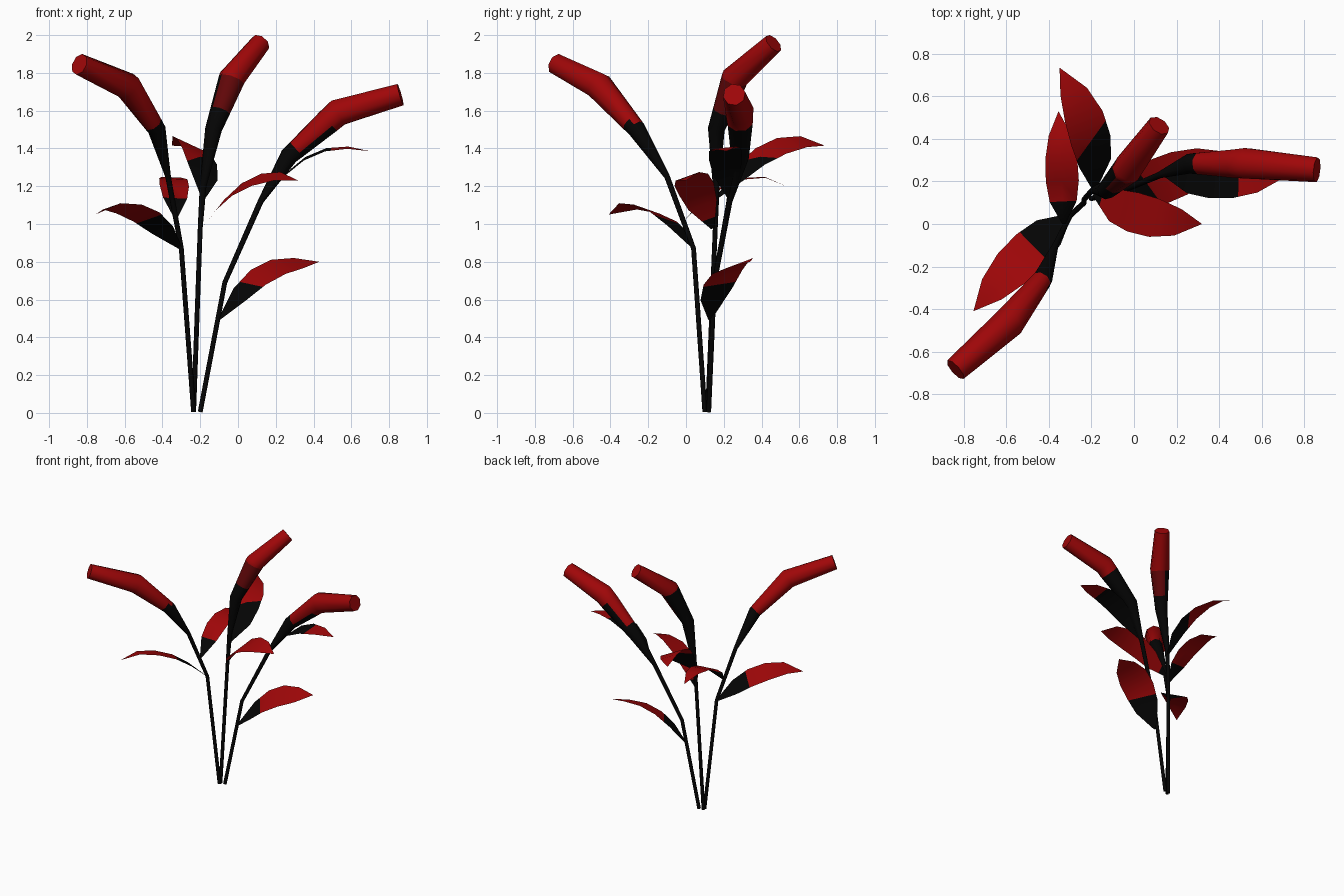
import bpy, bmesh, math
from mathutils import Vector

if "Cube" in bpy.data.objects:
    bpy.data.objects.remove(bpy.data.objects["Cube"], do_unlink=True)


def material(name, colour):
    m = bpy.data.materials.new(name)
    m.use_nodes = True
    m.diffuse_color = (*colour, 1)
    bsdf = m.node_tree.nodes["Principled BSDF"]
    bsdf.inputs["Base Color"].default_value = (*colour, 1)
    bsdf.inputs["Roughness"].default_value = 0.8
    return m


BLACK, RED, DEEP = 0, 1, 2
MATS = [material("stem black", (0.0015, 0.0015, 0.0015)),
        material("petal red", (0.35, 0.002, 0.0025)),
        material("deep red", (0.12, 0.002, 0.0025))]


def finish(bm, name):
    mesh = bpy.data.meshes.new(name)
    bm.to_mesh(mesh)
    bm.free()
    for m in MATS:
        mesh.materials.append(m)
    ob = bpy.data.objects.new(name, mesh)
    bpy.context.collection.objects.link(ob)
    bpy.ops.object.select_all(action='DESELECT')
    ob.select_set(True)
    bpy.context.view_layer.objects.active = ob
    bpy.ops.object.shade_smooth_by_angle(angle=math.radians(60))


def flower(name, path, radii, dark_dir, collar, streak_end, throat, sides=8):
    """Stem swelling into a bud; the last three points are neck, bend and tip."""
    pts = [Vector(p) for p in path]
    radii = list(radii)
    neck = len(pts) - 3
    # extra rings above the neck: end of the dark collar and of the dark streak
    low, high, r_low, r_high = pts[neck], pts[neck + 1], radii[neck], radii[neck + 1]
    for part in (streak_end, collar):
        pts.insert(neck + 1, low.lerp(high, part))
        radii.insert(neck + 1, r_low + (r_high - r_low) * part)
    dark = Vector(dark_dir).normalized()
    bm = bmesh.new()
    rings = []
    for i, p in enumerate(pts):
        before = (p - pts[i - 1]).normalized() if i else Vector()
        after = (pts[i + 1] - p).normalized() if i + 1 < len(pts) else Vector()
        t = (before + after).normalized()
        u = t.cross(Vector((0.6, -0.8, 0))).normalized()
        v = t.cross(u)
        rings.append([bm.verts.new(p + radii[i] * (u * math.cos(a) + v * math.sin(a)))
                      for a in (2 * math.pi * k / sides for k in range(sides))])
    for i in range(len(rings) - 1):
        for k in range(sides):
            n = (k + 1) % sides
            f = bm.faces.new((rings[i][k], rings[i][n], rings[i + 1][n], rings[i + 1][k]))
            f.normal_update()
            streak = i == neck + 1 and f.normal.dot(dark) > 0.15
            if i <= neck or streak:
                f.material_index = BLACK
            else:
                f.material_index = throat if i == neck + 1 else RED
    bm.faces.new(list(reversed(rings[0]))).material_index = BLACK
    bm.faces.new(rings[-1]).material_index = RED
    bmesh.ops.recalc_face_normals(bm, faces=bm.faces)
    finish(bm, name)


# Leaf shape along its length: position, rise towards the peak, width
SHAPE = [(0, 0, 0.1), (0.2, 0.5, 0.82), (0.38, 0.8, 1),
         (0.58, 0.97, 0.97), (0.79, 1, 0.68), (1, 1, 0)]


def leaf(name, base, tip, peak, left, right, droop, dark_end, skew=0.0):
    """Arched blade whose right edge droops, dark from its base to a cut line."""
    base, tip = Vector(base), Vector(tip)
    along = tip - base
    flat = Vector((along.x, along.y, 0)).normalized()
    side = Vector((-flat.y, flat.x, 0))
    bm = bmesh.new()
    rows = []
    for t, rise, w in SHAPE[:-1]:
        c = base + along * t
        c.z = base.z + (peak - base.z) * rise
        row = []
        for off in (left, 0, -right):
            drop = Vector((0, 0, droop * (left - off) * w))
            row.append(bm.verts.new(c + side * off * w - drop))
        rows.append(row)
    rows.append([bm.verts.new(tip)])
    for a, b in zip(rows, rows[1:]):
        for k in range(2):
            end = [b[k + 1], b[k]] if len(b) > 1 else [b[0]]
            bm.faces.new([a[k], a[k + 1]] + end)
    # upright cut across the blade between the two colours
    cut, normal = base + along * dark_end, flat + side * skew
    bmesh.ops.bisect_plane(bm, geom=bm.verts[:] + bm.edges[:] + bm.faces[:],
                           plane_co=cut, plane_no=normal)
    for f in bm.faces:
        inner = (f.calc_center_median() - cut).dot(normal) < 0
        f.material_index = BLACK if inner else RED
        f.normal_update()
        if f.normal.z < 0:
            f.normal_flip()
    finish(bm, name)


# Three flowers
flower("flower_right",
       [(-0.235, 0.10, 0.005), (-0.30, 0.04, 0.87), (-0.37, -0.10, 1.25),
        (-0.43, -0.26, 1.50), (-0.585, -0.46, 1.73), (-0.84, -0.685, 1.845)],
       [0.013, 0.013, 0.015, 0.048, 0.075, 0.058], (0.3, -0.3, -1), 0.03, 0.15, RED)
flower("flower_centre",
       [(-0.235, 0.115, 0.005), (-0.20, 0.155, 0.98), (-0.185, 0.16, 1.2),
        (-0.13, 0.16, 1.50), (-0.03, 0.26, 1.775), (0.118, 0.463, 1.957)],
       [0.013, 0.013, 0.018, 0.045, 0.072, 0.055], (-1, 0.6, -0.2), 0.35, 0.95, DEEP)
flower("flower_left",
       [(-0.20, 0.12, 0.005), (-0.07, 0.15, 0.69), (0.12, 0.23, 1.12),
        (0.27, 0.285, 1.36), (0.53, 0.285, 1.59), (0.86, 0.255, 1.685)],
       [0.013, 0.013, 0.016, 0.05, 0.077, 0.06], (0.3, 0.35, -1), 0.15, 0.8, RED)

# Leaves: base, tip, peak height, left and right half widths, droop, dark part
leaf("leaf_low_left", (-0.10, 0.13, 0.50), (0.43, 0.34, 0.80), 0.82,
     0.095, 0.125, 0.35, 0.3, 0.25)
leaf("leaf_front", (-0.19, 0.145, 0.98), (0.32, 0.0, 1.23), 1.275,
     0.06, 0.13, 0.35, 0.08)
leaf("leaf_high_left", (0.14, 0.235, 1.13), (0.70, 0.215, 1.385), 1.41,
     0.07, 0.105, 0.1, 0.63)
leaf("leaf_back", (-0.19, 0.16, 1.14), (-0.35, 0.735, 1.415), 1.465,
     0.045, 0.145, 0.45, 0.31, 0.8)
leaf("leaf_back_right", (-0.33, 0.0, 1.03), (-0.355, 0.53, 1.20), 1.25,
     0.075, 0.08, 0.05, 0.2)
leaf("leaf_right", (-0.30, 0.04, 0.87), (-0.755, -0.41, 1.05), 1.11,
     0.08, 0.115, 0.25, 0.35)
